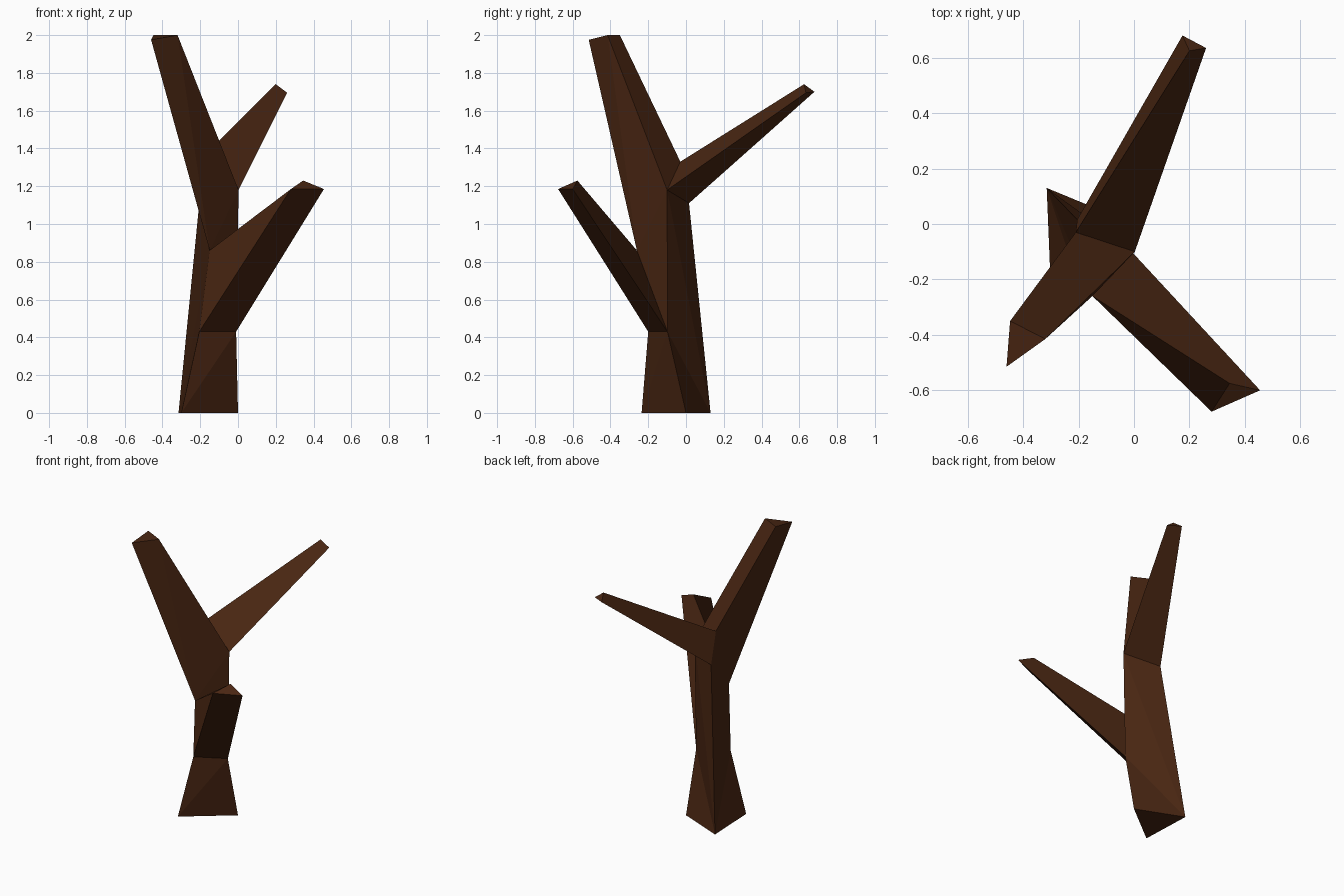
import bpy, bmesh

if "Cube" in bpy.data.objects:
    bpy.data.objects.remove(bpy.data.objects["Cube"])

bark = bpy.data.materials.new("dark_brown_bark")
bark.diffuse_color = (0.066, 0.019, 0.006, 1)
bark.use_nodes = True
bark.node_tree.nodes["Principled BSDF"].inputs["Base Color"].default_value = bark.diffuse_color

bm = bmesh.new()


def ring(*points):
    return [bm.verts.new(p) for p in points]


def limb(root, tip):
    """Three-sided tapering branch from a root triangle to a capped tip."""
    for i in range(3):
        j = (i + 1) % 3
        bm.faces.new((root[i], root[j], tip[j], tip[i]))
    bm.faces.new(tip)


# trunk sections: base triangle, waist, crown and fork
back, right, front = ring((-0.315, 0.13, 0), (0, 0, 0), (-0.3, -0.235, 0))
waist_l, waist_r = ring((-0.205, -0.2, 0.43), (-0.01, -0.098, 0.43))
chest, = ring((-0.15, -0.26, 0.86))
crown_r, crown_b = ring((0.003, -0.1, 1.18), (-0.205, 0.016, 1.11))
fork, = ring((-0.21, -0.03, 1.33))

# trunk sides
for tri in ((back, right, front),
            (front, right, waist_r), (front, waist_r, waist_l),
            (back, right, waist_r), (back, waist_r, crown_r), (back, crown_r, crown_b),
            (back, front, waist_l), (back, waist_l, chest), (back, chest, crown_b),
            (waist_r, crown_r, chest), (chest, crown_b, fork)):
    bm.faces.new(tri)

# low front branch, tall left branch, back branch
limb((waist_l, waist_r, chest),
     ring((0.28, -0.677, 1.185), (0.455, -0.6, 1.185), (0.345, -0.575, 1.23)))
tall_tip = ring((-0.46, -0.515, 1.975), (-0.32, -0.415, 2.0), (-0.447, -0.35, 2.0))
bm.faces.new((chest, crown_r, tall_tip[1]))
bm.faces.new((chest, tall_tip[1], tall_tip[0]))
bm.faces.new((crown_r, fork, tall_tip[2], tall_tip[1]))
bm.faces.new((fork, chest, tall_tip[0], tall_tip[2]))
bm.faces.new(tall_tip)
limb((fork, crown_r, crown_b),
     ring((0.2, 0.625, 1.74), (0.26, 0.635, 1.695), (0.175, 0.68, 1.7)))

bmesh.ops.recalc_face_normals(bm, faces=bm.faces[:])
mesh = bpy.data.meshes.new("bare_tree")
bm.to_mesh(mesh)
bm.free()
mesh.materials.append(bark)
bpy.context.collection.objects.link(bpy.data.objects.new("bare_tree", mesh))
